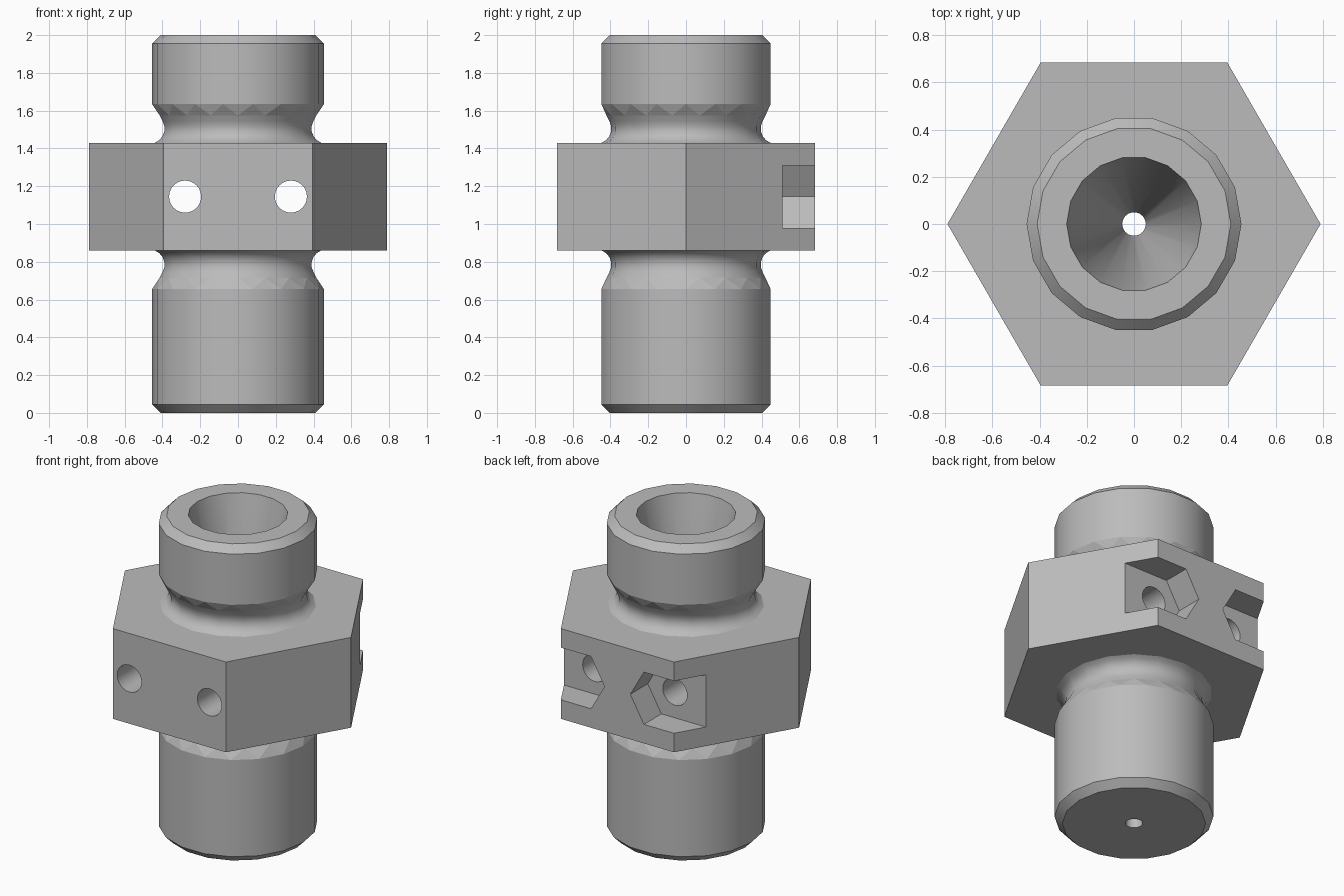
import bpy, bmesh, math
from mathutils import Matrix

if "Cube" in bpy.data.objects:
    bpy.data.objects.remove(bpy.data.objects["Cube"])

STEEL = bpy.data.materials.new("grey_steel")
STEEL.use_nodes = True
STEEL.diffuse_color = (0.5, 0.5, 0.5, 1)
STEEL.node_tree.nodes["Principled BSDF"].inputs["Base Color"].default_value = (0.5, 0.5, 0.5, 1)

SIDES = 18
HEX_R, HEX_LOW, HEX_HIGH = 0.79, 0.86, 1.43
HEX_MID = (HEX_LOW + HEX_HIGH) / 2


def finish(name, bm):
    bmesh.ops.recalc_face_normals(bm, faces=bm.faces)
    mesh = bpy.data.meshes.new(name)
    bm.to_mesh(mesh)
    bm.free()
    mesh.materials.append(STEEL)
    ob = bpy.data.objects.new(name, mesh)
    bpy.context.collection.objects.link(ob)
    return ob


def lathe(name, rings):
    """Capped solid of revolution from (radius, z, twist in steps) rings."""
    bm = bmesh.new()
    loops = []
    for r, z, twist in rings:
        angles = [(i + twist) * math.tau / SIDES for i in range(SIDES)]
        loops.append([bm.verts.new((r * math.cos(a), r * math.sin(a), z)) for a in angles])
    for k in range(len(loops) - 1):
        a, b = loops[k], loops[k + 1]
        turn = rings[k + 1][2] - rings[k][2]
        for i in range(SIDES):
            j = (i + 1) % SIDES
            if turn == 0:
                bm.faces.new((a[i], a[j], b[j], b[i]))
            elif turn > 0:
                bm.faces.new((a[i], a[j], b[i]))
                bm.faces.new((a[j], b[j], b[i]))
            else:
                bm.faces.new((a[i], a[j], b[j]))
                bm.faces.new((a[i], b[j], b[i]))
    bm.faces.new(loops[0])
    bm.faces.new(loops[-1])
    return finish(name, bm)


def prism(name, outline, depth, matrix):
    """Extrude an outline along its local z, then place it."""
    bm = bmesh.new()
    face = bm.faces.new([bm.verts.new((u, v, 0)) for u, v in outline])
    out = bmesh.ops.extrude_face_region(bm, geom=[face])
    tops = [g for g in out["geom"] if isinstance(g, bmesh.types.BMVert)]
    bmesh.ops.translate(bm, verts=tops, vec=(0, 0, depth))
    bmesh.ops.transform(bm, matrix=matrix, verts=bm.verts)
    return finish(name, bm)


def circle(r, n, cx=0, cy=0):
    return [(cx + r * math.cos(i * math.tau / n), cy + r * math.sin(i * math.tau / n)) for i in range(n)]


def combine(target, tool, operation):
    mod = target.modifiers.new("cut", 'BOOLEAN')
    mod.operation, mod.solver, mod.object = operation, 'EXACT', tool
    bpy.context.view_layer.objects.active = target
    bpy.ops.object.modifier_apply(modifier=mod.name)
    bpy.data.objects.remove(tool)


def neck(face_z, up):
    """Relief groove: fillet out of the hexagon, then a taper to the barrel."""
    pts = []
    for deg in (270, 250, 230, 210, 190, 170, 150):
        a = math.radians(deg)
        pts.append((0.475 + 0.08 * math.cos(a), face_z + up * (0.075 + 0.08 * math.sin(a)), 0.5))
    pts.append((0.421, face_z + up * 0.145, 0.5))
    pts.append((0.455, face_z + up * 0.205, 0))
    return pts


# Barrels and relief grooves
profile = [(0.41, 0, 0), (0.455, 0.045, 0)]
profile += neck(HEX_LOW, -1)[::-1] + neck(HEX_HIGH, 1)
profile += [(0.455, 1.955, 0), (0.41, 2, 0)]
body = lathe("fitting_body", profile)

# Hexagonal collar
collar = prism("hex_collar", circle(HEX_R, 6), HEX_HIGH - HEX_LOW, Matrix.Translation((0, 0, HEX_LOW)))
combine(body, collar, 'UNION')

# Conical seat and narrow bore
bore = lathe("bore_cutter", [(0.05, -0.1, 0), (0.05, 0.9, 0), (0.285, 2, 0), (0.285, 2.1, 0)])
combine(body, bore, 'DIFFERENCE')

# Bolt holes, with nut pockets open to the sides at the back
upright = Matrix.Rotation(math.radians(90), 4, 'X')
for side in (-1, 1):
    drill = prism("hole_cutter", circle(0.085, 24, side * 0.28), 2, Matrix.Translation((0, 1, HEX_MID)) @ upright)
    combine(body, drill, 'DIFFERENCE')
    half, tip = 0.165, 0.19
    outline = [(0.7, -half), (0.7, half), (0.28 - tip / 2, half), (0.28 - tip, 0), (0.28 - tip / 2, -half)]
    pocket = prism("pocket_cutter", [(side * u, v) for u, v in outline], 0.49,
                   Matrix.Translation((0, 1, HEX_MID)) @ upright)
    combine(body, pocket, 'DIFFERENCE')

# Smooth the round walls; keep plane faces and the groove facets flat
bpy.ops.object.select_all(action='DESELECT')
body.select_set(True)
bpy.context.view_layer.objects.active = body
bpy.ops.object.shade_smooth_by_angle(angle=math.radians(28))
for p in body.data.polygons:
    c = p.center
    offset = abs(c.z - HEX_MID) - (HEX_HIGH - HEX_LOW) / 2
    facet = 0.15 < offset < 0.2 and math.hypot(c.x, c.y) > 0.4
    if abs(p.normal.z) > 0.999 or facet:
        p.use_smooth = False
